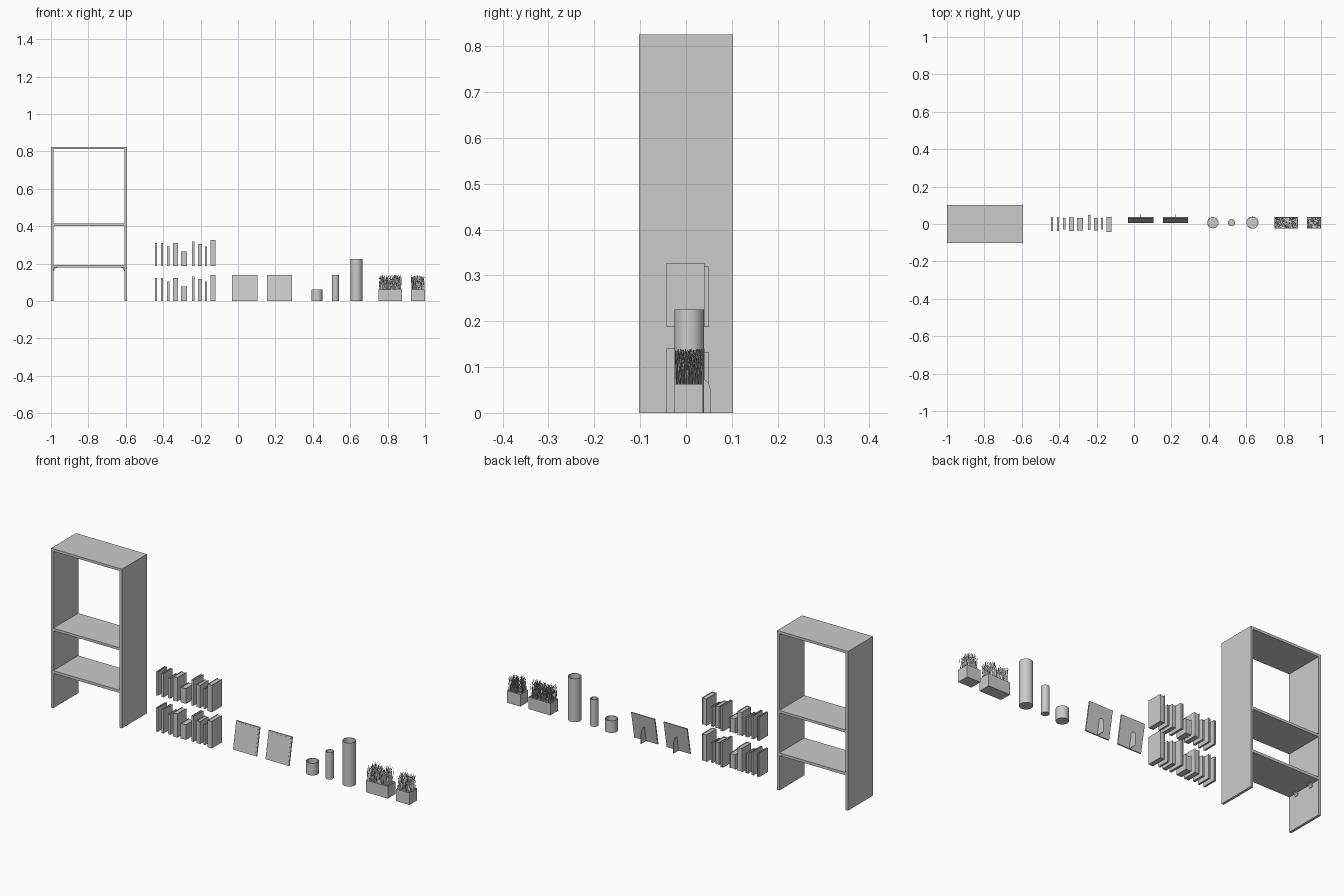
import bpy, bmesh, math, random
from mathutils import Vector

if "Cube" in bpy.data.objects:
    bpy.data.objects.remove(bpy.data.objects["Cube"])

random.seed(4)


def finish(name, bm, smooth=False):
    bmesh.ops.recalc_face_normals(bm, faces=bm.faces)
    me = bpy.data.meshes.new(name)
    bm.to_mesh(me)
    bm.free()
    ob = bpy.data.objects.new(name, me)
    bpy.context.collection.objects.link(ob)
    if smooth:
        bpy.ops.object.select_all(action='DESELECT')
        ob.select_set(True)
        bpy.context.view_layer.objects.active = ob
        bpy.ops.object.shade_smooth_by_angle(angle=math.radians(35))
    return ob


def box(bm, x0, x1, y0, y1, z0, z1):
    vs = bmesh.ops.create_cube(bm, size=1)['verts']
    for v in vs:
        v.co = (x0 + (v.co.x + .5) * (x1 - x0),
                y0 + (v.co.y + .5) * (y1 - y0),
                z0 + (v.co.z + .5) * (z1 - z0))
    return vs


def prism(bm, pts, offset):
    """Extrude a closed outline along an offset vector."""
    f = bm.faces.new([bm.verts.new(p) for p in pts])
    r = bmesh.ops.extrude_face_region(bm, geom=[f])
    # keep the start face as a cap
    new = [g for g in r['geom'] if isinstance(g, bmesh.types.BMVert)]
    bmesh.ops.translate(bm, verts=new, vec=offset)
    if not f.is_valid:
        return
    return f


# bookcase: two sides and three boards, open back
XL, XR, D, T = -1.0, -0.594, 0.102, 0.013
for name, x in (("bookcase_left_side", XL), ("bookcase_right_side", XR - T)):
    bm = bmesh.new()
    box(bm, x, x + T, -D, D, 0, 0.825)
    finish(name, bm)
for name, z0, z1 in (("lower_shelf", .180, .194), ("middle_shelf", .401, .414),
                     ("top_board", .812, .825)):
    bm = bmesh.new()
    box(bm, XL + T, XR - T, -D, D, z0, z1)
    finish(name, bm)

# corner brackets under the lower shelf
for side, x, s in (("left", XL + T, 1), ("right", XR - T, -1)):
    for end, y in (("front", -.05), ("back", .05)):
        bm = bmesh.new()
        r, w = .018, .018
        pts = [(x, y - w / 2, .18), (x + s * r, y - w / 2, .18)]
        for i in range(7):
            a = math.pi / 2 * i / 6
            pts.append((x + s * (r - (r - .003) * math.sin(a)), y - w / 2,
                        .18 - r + (r - .003) * math.cos(a)))
        pts.append((x, y - w / 2, .18 - r))
        prism(bm, pts, (0, w, 0))
        finish(f"bracket_{side}_{end}", bm)


# books: covers, spine, inset page block
def book(name, x0, x1, y0, y1, z, h):
    c = .002
    bm = bmesh.new()
    box(bm, x0, x0 + c, y0, y1, z, z + h)
    box(bm, x1 - c, x1, y0, y1, z, z + h)
    box(bm, x0 + c, x1 - c, y0, y0 + c, z, z + h)
    box(bm, x0 + c, x1 - c, y0 + c, y1 - .003, z + .002, z + h - .003)
    finish(name, bm)


books = [(-.444, .010, -.037, .038, .123), (-.412, .010, -.037, .038, .123),
         (-.380, .013, -.030, .036, .105), (-.348, .026, -.037, .038, .123),
         (-.306, .032, -.034, .034, .078), (-.245, .013, -.032, .050, .132),
         (-.214, .021, -.034, .036, .117), (-.177, .010, -.030, .034, .105),
         (-.146, .026, -.042, .040, .140)]
for row, z in (("lower", 0), ("upper", .187)):
    for i, (x, w, y0, y1, h) in enumerate(books):
        book(f"book_{row}_{i + 1}", x, x + w, y0, y1, z, h)

# picture frames leaning back on a round-topped fin
for n, x0 in (("left", -.032), ("right", .154)):
    x1, xc = x0 + .135, x0 + .0675
    lean = .026
    for part, m, y, t in (("picture_frame", 0, .005, .006), ("picture", .007, .0045, .001)):
        bm = bmesh.new()
        za, zb = m, .14 - m
        pts = [(x0 + m, y + lean * za / .14, za), (x1 - m, y + lean * za / .14, za),
               (x1 - m, y + lean * zb / .14, zb), (x0 + m, y + lean * zb / .14, zb)]
        prism(bm, pts, (0, t, 0))
        finish(f"{part}_{n}", bm)
    bm = bmesh.new()
    pts = [(xc - .001, .010, 0), (xc - .001, .053, 0)]
    for i in range(9):
        a = math.pi / 2 * i / 8
        pts.append((xc - .001, .025 + .028 * math.cos(a), .052 + .025 * math.sin(a)))
    prism(bm, pts, (.002, 0, 0))
    finish(f"frame_stand_{n}", bm)

# hollow round vases
for name, x, r, h in (("short_vase", .422, .030, .063), ("slim_vase", .521, .019, .14),
                      ("tall_vase", .633, .032, .225)):
    bm = bmesh.new()
    prof = [(0, 0), (r, 0), (r, h), (r - .003, h), (r - .003, .004), (0, .004)]
    vs = [bm.verts.new((x + p, .007, z)) for p, z in prof]
    es = [bm.edges.new(e) for e in zip(vs, vs[1:])]
    bmesh.ops.spin(bm, geom=vs + es, cent=(x, .007, 0), axis=(0, 0, 1),
                   angle=2 * math.pi, steps=32)
    bmesh.ops.remove_doubles(bm, verts=bm.verts, dist=1e-5)
    finish(name, bm, True)


# planters with soil and wavy grass
def blade(bm, x, y, z0, h, lim):
    prev = None
    lx, ly = random.uniform(-.010, .010), random.uniform(-.010, .010)
    for k in range(5):
        t = k / 4
        cx = x + lx * t * t + random.uniform(-.002, .002) * t
        cy = y + ly * t * t + random.uniform(-.002, .002) * t
        cx, cy = min(max(cx, lim[0]), lim[1]), min(max(cy, lim[2]), lim[3])
        r = .0013 * (1 - .5 * t)
        ring = [bm.verts.new((cx + r * math.cos(a), cy + r * math.sin(a), z0 + h * t))
                for a in (0, 2.094, 4.189)]
        if prev:
            for j in range(3):
                bm.faces.new((prev[j], prev[(j + 1) % 3], ring[(j + 1) % 3], ring[j]))
        prev = ring
    bm.faces.new(prev)


for n, x0, x1, count in (("wide", .752, .876, 230), ("small", .924, 1.0, 130)):
    y0, y1, h, t = -.025, .037, .063, .003
    bm = bmesh.new()
    box(bm, x0, x1, y0, y1, 0, h)
    bm.faces.ensure_lookup_table()
    top = max(bm.faces, key=lambda f: f.calc_center_median().z)
    bmesh.ops.inset_region(bm, faces=[top], thickness=t)
    bmesh.ops.translate(bm, verts=list(top.verts), vec=Vector((0, 0, -.004)))
    finish(f"planter_{n}", bm)
    bm = bmesh.new()
    for i in range(count):
        blade(bm, random.uniform(x0 + .004, x1 - .004), random.uniform(y0 + .004, y1 - .004),
              .058, random.uniform(.06, .082), (x0 + .002, x1 - .002, y0 + .002, y1 - .002))
    finish(f"grass_{n}", bm)
